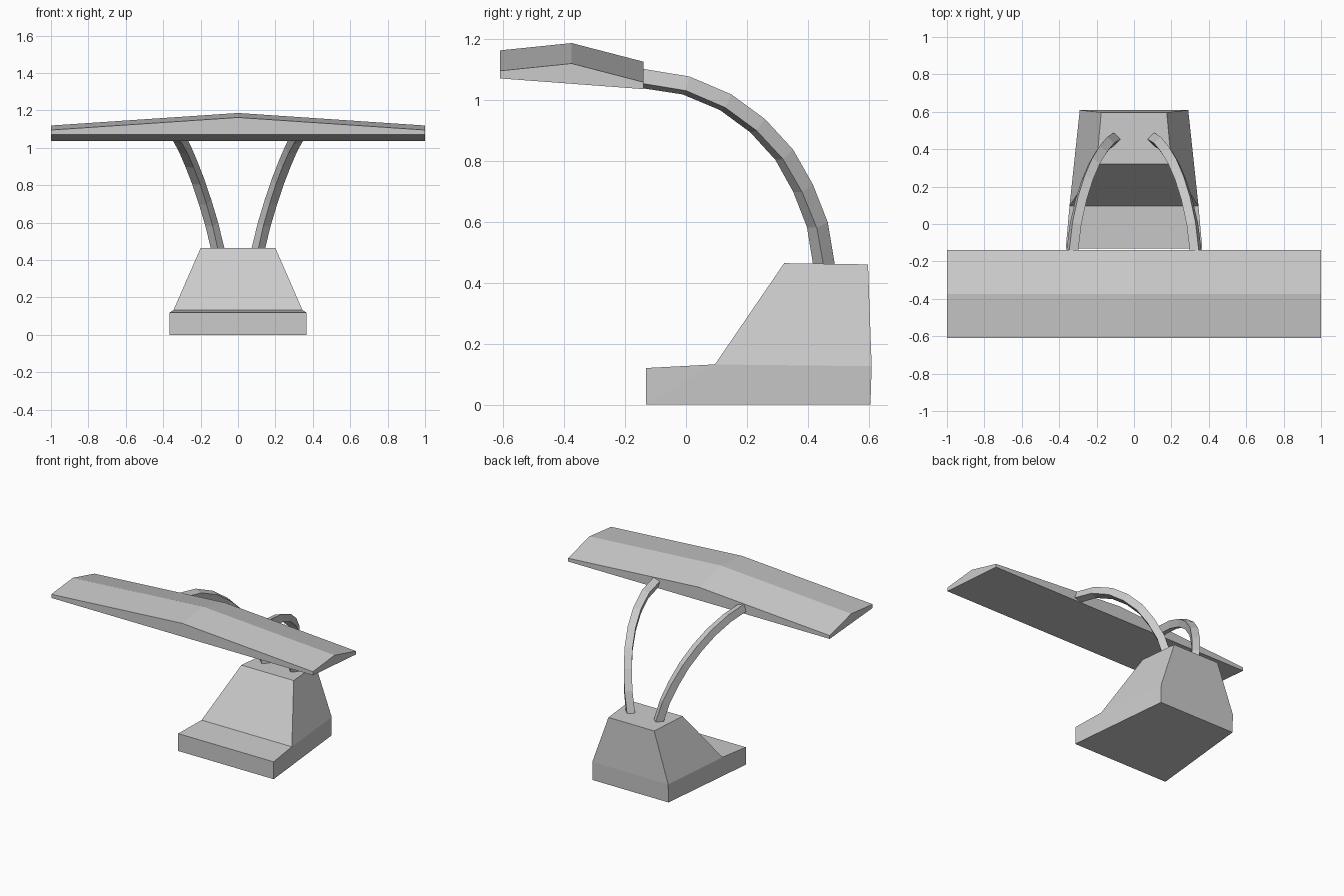
import bpy, bmesh
from mathutils import Vector

if "Cube" in bpy.data.objects:
    bpy.data.objects.remove(bpy.data.objects["Cube"])


def make_object(name, verts, faces):
    mesh = bpy.data.meshes.new(name)
    mesh.from_pydata(verts, [], faces)
    bm = bmesh.new()
    bm.from_mesh(mesh)
    bmesh.ops.recalc_face_normals(bm, faces=bm.faces)
    bm.to_mesh(mesh)
    bm.free()
    obj = bpy.data.objects.new(name, mesh)
    bpy.context.collection.objects.link(obj)
    return obj


def loft(name, rings):
    """Skin a list of equal closed rings and cap both ends."""
    n = len(rings[0])
    verts = [p for ring in rings for p in ring]
    faces = [(r * n + i, r * n + (i + 1) % n, (r + 1) * n + (i + 1) % n, (r + 1) * n + i)
             for r in range(len(rings) - 1) for i in range(n)]
    faces += [tuple(range(n)), tuple(range(len(verts) - n, len(verts)))]
    return make_object(name, verts, faces)


# Base: side profile with a half width at each point (half width, y, z)
profile = [(.365, -.132, 0), (.365, -.132, .12), (.345, .095, .132), (.2, .322, .464),
           (.175, .597, .46), (.29, .609, .126), (.29, .605, 0)]
n = len(profile)
verts = [(s * x, y, z) for s in (1, -1) for x, y, z in profile]
faces = [(i, (i + 1) % n, n + (i + 1) % n, n + i) for i in range(n)]
for o in (0, n):
    faces += [(o, o + 1, o + 2), (o, o + 2, o + 5, o + 6), (o + 2, o + 3, o + 4, o + 5)]
make_object("base", verts, faces)

# Lamp head: tapered ridge-topped bar, tallest in the middle
bottom = [(-.61, 1.07), (-.14, 1.035)]
middle_top = [(-.14, 1.125), (-.375, 1.186), (-.61, 1.162)]
drop = .067
rings = [[(x, y, z) for y, z in bottom] + [(x, y, z - drop * abs(x)) for y, z in middle_top]
         for x in (-1, 0, 1)]
loft("lamp_head", rings)

# Arms: square bars swept along a twisting arc, mirrored left and right
path = [Vector(p) for p in [(.106, .454, .45), (.14, .431, .59), (.176, .384, .71),
                            (.213, .322, .82), (.25, .235, .915), (.283, .13, .992),
                            (.312, 0, 1.047), (.33, -.145, 1.07)]]
u_start, u_end = Vector((.72, .69, 0)), Vector((.95, 0, .31))
half = .025
rings = []
last = len(path) - 1
for i, p in enumerate(path):
    t = (path[min(i + 1, last)] - path[max(i - 1, 0)]).normalized()
    u = u_start.lerp(u_end, i / last)
    u = (u - t * u.dot(t)).normalized()
    v = t.cross(u)
    rings.append([p + (u * a + v * b) * half for a, b in ((1, 1), (-1, 1), (-1, -1), (1, -1))])
for side, name in ((1, "right_arm"), (-1, "left_arm")):
    loft(name, [[(side * q.x, q.y, q.z) for q in ring] for ring in rings])
